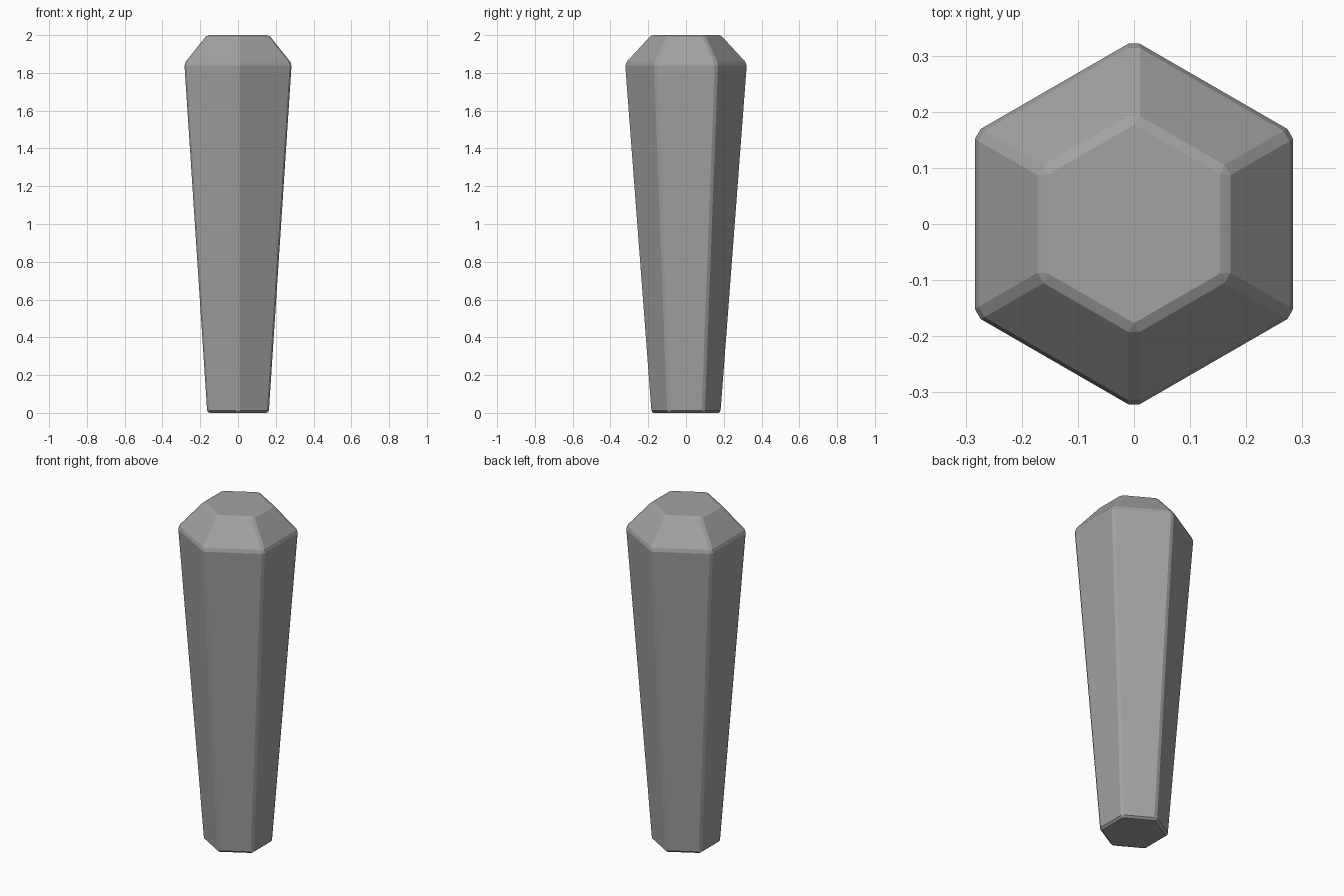
import bpy
import bmesh
from math import cos, sin, pi

default = bpy.data.objects.get("Cube")
if default:
    bpy.data.objects.remove(default, do_unlink=True)

# Single stone grey material
grey = bpy.data.materials.new("stone grey")
grey.use_nodes = True
colour = (0.36, 0.36, 0.36, 1)
grey.diffuse_color = colour
grey.node_tree.nodes["Principled BSDF"].inputs["Base Color"].default_value = colour

# Hexagonal crystal: rings of (radius, height), corners on the y axis
SIDES = 6
profile = [(0.188, 0), (0.328, 1.85), (0.19, 2)]
bm = bmesh.new()
rings = []
for radius, z in profile:
    angles = [pi / 2 + 2 * pi * i / SIDES for i in range(SIDES)]
    rings.append([bm.verts.new((radius * cos(a), radius * sin(a), z)) for a in angles])
for low, high in zip(rings, rings[1:]):
    for i in range(SIDES):
        j = (i + 1) % SIDES
        bm.faces.new((low[i], low[j], high[j], high[i]))
bm.faces.new(rings[0][::-1])
bm.faces.new(rings[-1])

# Narrow chamfer along every edge
bmesh.ops.bevel(bm, geom=bm.edges[:], offset=0.0115, segments=1, affect='EDGES')
bmesh.ops.recalc_face_normals(bm, faces=bm.faces[:])

mesh = bpy.data.meshes.new("crystal_shaft")
bm.to_mesh(mesh)
bm.free()
mesh.materials.append(grey)
shaft = bpy.data.objects.new("crystal_shaft", mesh)
bpy.context.collection.objects.link(shaft)
